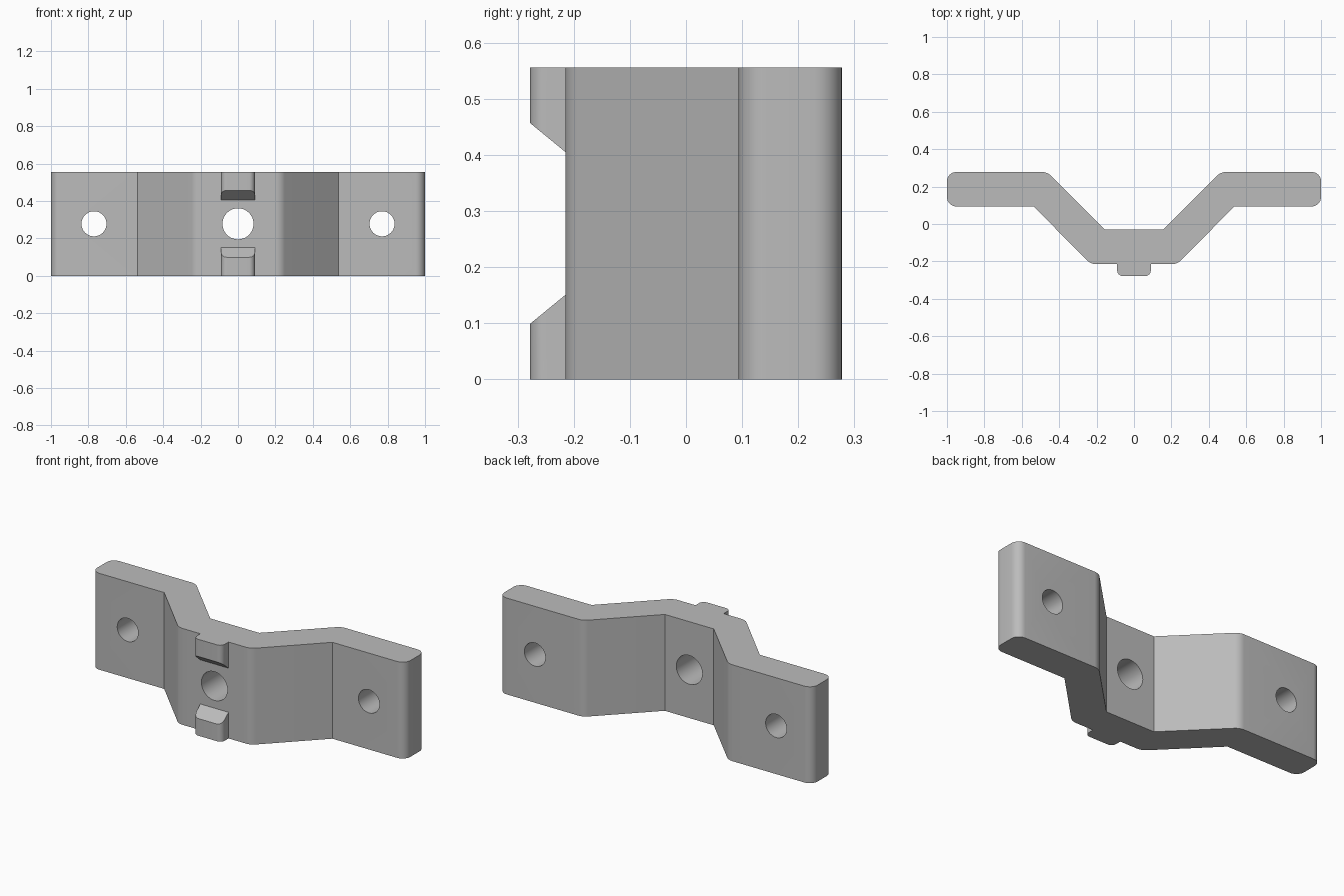
import bpy, bmesh, math
from mathutils import Vector

cube = bpy.data.objects.get("Cube")
if cube:
    bpy.data.objects.remove(cube)

HEIGHT = 0.556
MID = HEIGHT / 2
FRONT, BACK = -0.278, 0.278
WEB_FRONT = -0.215

grey = bpy.data.materials.new("plain grey")
grey.use_nodes = True
grey.diffuse_color = (0.5, 0.5, 0.5, 1)
grey.node_tree.nodes["Principled BSDF"].inputs["Base Color"].default_value = (0.5, 0.5, 0.5, 1)


def rounded(corners, steps=8):
    """Turn (x, y, radius) corners into an outline with filleted corners."""
    outline = []
    for i, (x, y, r) in enumerate(corners):
        p = Vector((x, y))
        if r == 0:
            outline.append(p)
            continue
        a = (Vector(corners[i - 1][:2]) - p).normalized()
        b = (Vector(corners[(i + 1) % len(corners)][:2]) - p).normalized()
        half = a.angle(b) / 2
        centre = p + (a + b).normalized() * r / math.sin(half)
        start = p + a * r / math.tan(half) - centre
        end = p + b * r / math.tan(half) - centre
        sweep = math.pi - 2 * half
        for k in range(steps + 1):
            t = k / steps
            arc = start * math.sin((1 - t) * sweep) + end * math.sin(t * sweep)
            outline.append(centre + arc / math.sin(sweep))
    return outline


def prism(name, outline, low, high):
    """Extrude an outline between two heights, each a function of y."""
    bm = bmesh.new()
    bottom = [bm.verts.new((p.x, p.y, low(p.y))) for p in outline]
    top = [bm.verts.new((p.x, p.y, high(p.y))) for p in outline]
    bm.faces.new(bottom)
    bm.faces.new(top)
    for i in range(len(outline)):
        bm.faces.new((bottom[i - 1], bottom[i], top[i], top[i - 1]))
    bmesh.ops.recalc_face_normals(bm, faces=bm.faces)
    mesh = bpy.data.meshes.new(name)
    bm.to_mesh(mesh)
    bm.free()
    mesh.materials.append(grey)
    obj = bpy.data.objects.new(name, mesh)
    bpy.context.collection.objects.link(obj)
    return obj


def combine(target, other, operation):
    mod = target.modifiers.new(other.name, "BOOLEAN")
    mod.object = other
    mod.operation = operation
    mod.solver = "EXACT"
    bpy.context.view_layer.objects.active = target
    bpy.ops.object.modifier_apply(modifier=mod.name)
    bpy.data.objects.remove(other)


# Bent bracket plate: right-hand half of the outline, then its mirror
half = [(0.23, WEB_FRONT, 0.07), (0.537, 0.094, 0), (1, 0.094, 0.05),
        (1, BACK, 0.05), (0.464, BACK, 0.07), (0.156, -0.03, 0)]
corners = half + [(-x, y, r) for x, y, r in reversed(half)]
bracket = prism("bracket", rounded(corners), lambda y: 0, lambda y: HEIGHT)

# Two front locating lugs with sloping inner ends
lug = rounded([(-0.09, -0.19, 0), (-0.09, FRONT, 0.03),
               (0.09, FRONT, 0.03), (0.09, -0.19, 0)])


def slope(y):
    return 0.099 + (y - FRONT) * 0.82


combine(bracket, prism("lower_lug", lug, lambda y: 0, slope), "UNION")
combine(bracket, prism("upper_lug", lug, lambda y: HEIGHT - slope(y),
                       lambda y: HEIGHT), "UNION")

# Bolt holes through the web and both flanges
for x, radius in ((0, 0.083), (-0.77, 0.067), (0.77, 0.067)):
    bpy.ops.mesh.primitive_cylinder_add(vertices=48, radius=radius, depth=1,
                                        location=(x, 0, MID),
                                        rotation=(math.pi / 2, 0, 0))
    drill = bpy.context.object
    drill.name = "drill"
    drill.data.materials.append(grey)
    combine(bracket, drill, "DIFFERENCE")

# Smooth fillets and bores, crisp bends
bpy.ops.object.select_all(action="DESELECT")
bracket.select_set(True)
bpy.context.view_layer.objects.active = bracket
bpy.ops.object.shade_smooth_by_angle(angle=math.radians(25))
